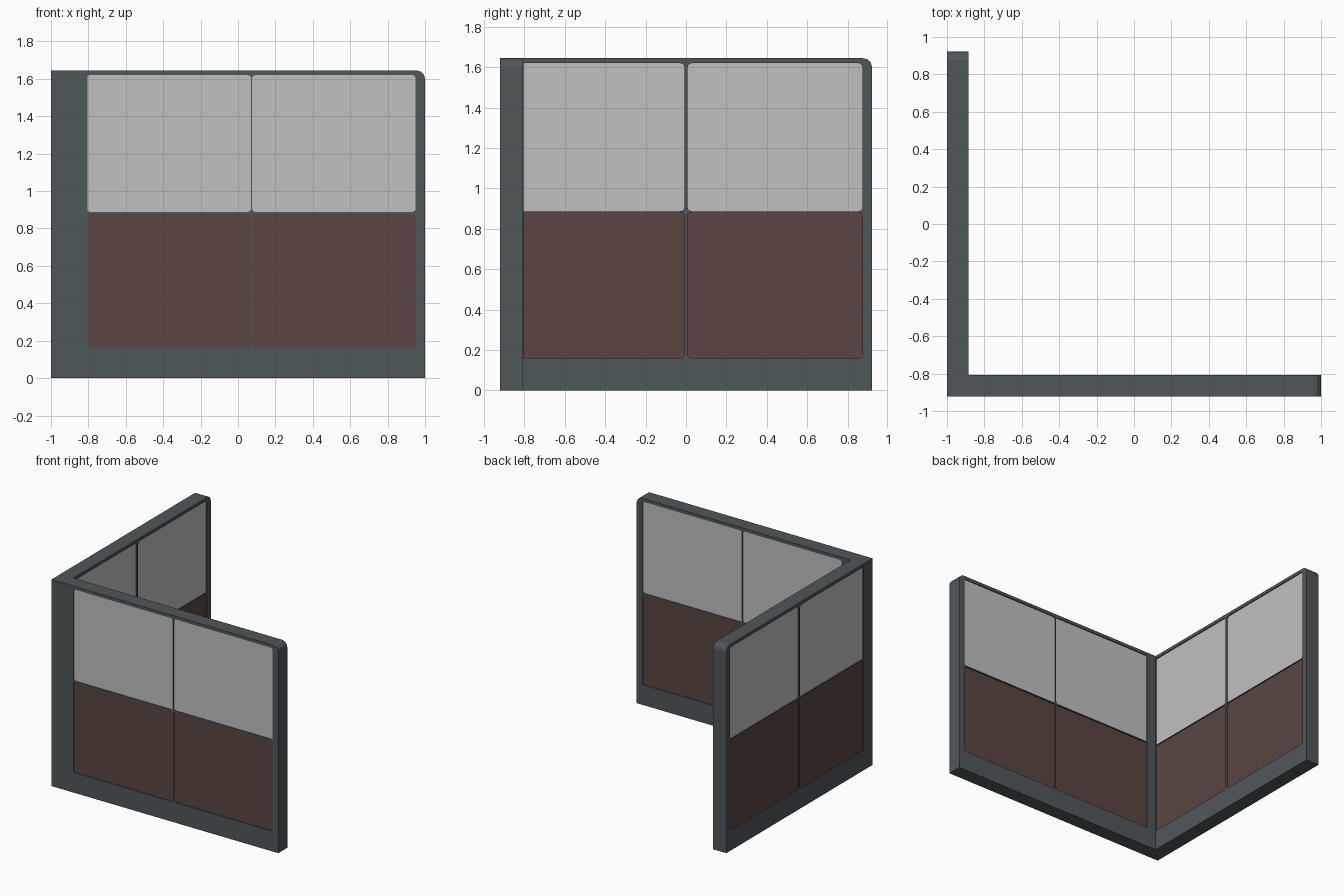
import bpy, math
from mathutils import Matrix, Vector

if "Cube" in bpy.data.objects:
    bpy.data.objects.remove(bpy.data.objects["Cube"])


def material(name, rgb):
    m = bpy.data.materials.new(name)
    m.diffuse_color = (*rgb, 1)
    m.use_nodes = True
    m.node_tree.nodes["Principled BSDF"].inputs["Base Color"].default_value = m.diffuse_color
    return m


SLATE = material("slate frame", (0.078, 0.095, 0.102))
LIGHT = material("light grey panel", (0.53, 0.53, 0.53))
BROWN = material("brown panel", (0.103, 0.062, 0.051))
HEIGHT = 1.645


def rounded_rect(x0, x1, z0, z1, radii, steps=3):
    """Outline with one radius per corner: bottom left, bottom right, top right, top left."""
    corners = [(x0, z0, 1, 1), (x1, z0, -1, 1), (x1, z1, -1, -1), (x0, z1, 1, -1)]
    pts = []
    for k, ((x, z, sx, sz), r) in enumerate(zip(corners, radii)):
        if r == 0:
            pts.append((x, z))
            continue
        for i in range(steps + 1):
            a = math.pi + math.pi / 2 * (k + i / steps)
            pts.append((x + sx * r + r * math.cos(a), z + sz * r + r * math.sin(a)))
    return pts


def slab(name, outlines, depth, mat, matrix):
    """Extrude a filled outline (later outlines are holes) into a flat mesh."""
    cu = bpy.data.curves.new(name, 'CURVE')
    cu.dimensions = '2D'
    cu.fill_mode = 'BOTH'
    cu.extrude = depth / 2
    for pts in outlines:
        sp = cu.splines.new('POLY')
        sp.points.add(len(pts) - 1)
        for p, (x, z) in zip(sp.points, pts):
            p.co = (x, z, 0, 1)
        sp.use_cyclic_u = True
    cu.materials.append(mat)
    ob = bpy.data.objects.new(name, cu)
    bpy.context.collection.objects.link(ob)
    ob.matrix_world = matrix
    bpy.ops.object.select_all(action='DESELECT')
    ob.select_set(True)
    bpy.context.view_layer.objects.active = ob
    bpy.ops.object.convert(target='MESH')
    ob = bpy.context.object
    ob.name = name
    for f in ob.data.polygons:
        f.use_smooth = False
    return ob


def wall(name, u0, u1, thick, left, mid, right, gap_u, gap_z, r, r_left, matrix):
    # Four window openings: two brown below, two light above
    columns = [("left", left, mid - gap_u / 2, r_left, r),
               ("right", mid + gap_u / 2, right, r, r)]
    rows = [("lower", 0.16, 0.885 - gap_z / 2, BROWN),
            ("upper", 0.885 + gap_z / 2, 1.62, LIGHT)]
    holes = []
    for cn, a, b, ra, rb in columns:
        for rn, c, d, mat in rows:
            hole = rounded_rect(a, b, c, d, (ra, rb, rb, ra))
            holes.append(hole)
            slab(f"{name}_{rn}_{cn}_panel", [hole], thick - 0.016, mat, matrix)
    # Frame with the free upper corner rounded off
    outline = rounded_rect(u0, u1, 0, HEIGHT, (0, 0, 0.045, 0))
    slab(f"{name}_frame", [outline] + holes, thick, SLATE, matrix)


def upright(x, y, turn):
    return (Matrix.Translation(Vector((x, y, 0))) @ Matrix.Rotation(turn, 4, 'Z')
            @ Matrix.Rotation(math.pi / 2, 4, 'X'))


# Front wall runs along x and includes the corner post
wall("front_wall", -1, 1, 0.113, -0.805, 0.0725, 0.95, 0.006, 0.008, 0.018, 0.012,
     upright(0, -0.8645, 0))
# Side wall runs back along y from the corner
wall("side_wall", -0.808, 0.921, 0.115, -0.805, 0.0, 0.875, 0.014, 0.004, 0.022, 0.003,
     upright(-0.9425, 0, math.pi / 2))
